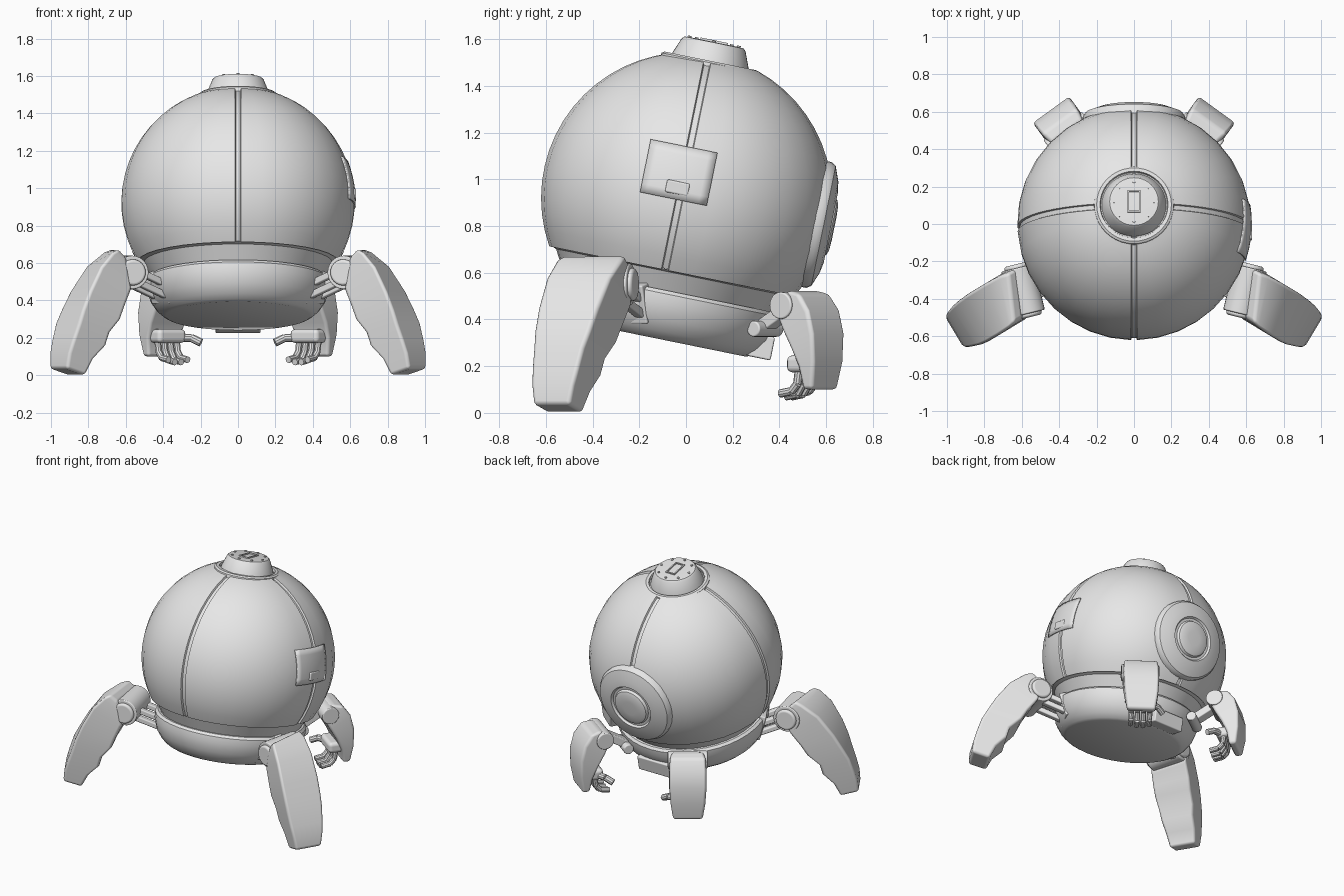
import bpy, bmesh
from math import sin, cos, pi, radians, sqrt, asin
from mathutils import Matrix, Vector

cube = bpy.data.objects.get("Cube")
if cube:
    bpy.data.objects.remove(cube, do_unlink=True)

grey = bpy.data.materials.new("plain_grey")
grey.use_nodes = True
grey.diffuse_color = (0.8, 0.8, 0.8, 1)
grey.node_tree.nodes["Principled BSDF"].inputs["Base Color"].default_value = (0.8, 0.8, 0.8, 1)

R = 0.624
BODY = Matrix.Translation((0, 0.003, 0.92)) @ Matrix.Rotation(radians(-11.5), 4, 'X')
CAP = BODY @ Matrix.Translation((0, -0.018, 0))
FRONT = Matrix.Rotation(radians(-31), 4, 'Z')
REAR = Matrix.Rotation(radians(54), 4, 'Z')


def finish(bm, name, matrix, mirror=False, bevel=0, angle=35):
    bm.transform(matrix)
    bmesh.ops.recalc_face_normals(bm, faces=bm.faces)
    mesh = bpy.data.meshes.new(name)
    bm.to_mesh(mesh)
    bm.free()
    mesh.materials.append(grey)
    mesh.polygons.foreach_set("use_smooth", [True] * len(mesh.polygons))
    obj = bpy.data.objects.new(name, mesh)
    bpy.context.collection.objects.link(obj)
    if bevel:
        mod = obj.modifiers.new("Rounded edges", 'BEVEL')
        mod.width, mod.segments, mod.harden_normals = bevel, 3, True
        mod.limit_method, mod.angle_limit = 'ANGLE', radians(30)
    else:
        mesh.set_sharp_from_angle(angle=radians(angle))
    if mirror:
        obj.modifiers.new("Mirror", 'MIRROR')
    return obj


def loft(bm, rings, closed=True):
    """Skin between rings that have equal vertex counts."""
    rows = [[bm.verts.new(p) for p in ring] for ring in rings]
    n = len(rows[0])
    for a, b in zip(rows, rows[1:]):
        for i in range(n if closed else n - 1):
            j = (i + 1) % n
            bm.faces.new((a[i], a[j], b[j], b[i]))
    return rows


def lathe(name, profile, matrix, segs=40):
    bm = bmesh.new()
    rings = [[(r * cos(2 * pi * i / segs), r * sin(2 * pi * i / segs), z)
              for i in range(segs)] for r, z in profile]
    rows = loft(bm, rings)
    bm.faces.new(rows[-1])
    return finish(bm, name, matrix)


def box(name, centre, size, matrix, mirror=False, bevel=0.008, tilt=0):
    bm = bmesh.new()
    place = Matrix.Translation(centre) @ Matrix.Rotation(tilt, 4, 'Y') @ Matrix.Diagonal((*size, 1))
    bmesh.ops.create_cube(bm, size=1, matrix=place)
    return finish(bm, name, matrix, mirror, bevel)


def add_rod(bm, p, q, radius, segs=12):
    p, q = Vector(p), Vector(q)
    turn = (q - p).to_track_quat('Z', 'Y').to_matrix().to_4x4()
    bmesh.ops.create_cone(bm, cap_ends=True, segments=segs, radius1=radius, radius2=radius,
                          depth=(q - p).length, matrix=Matrix.Translation((p + q) / 2) @ turn)


def rod(name, p, q, radius, matrix, bevel=0.008):
    bm = bmesh.new()
    add_rod(bm, p, q, radius, 24)
    return finish(bm, name, matrix, True, bevel)


def limb_shell(name, rows, matrix):
    """Rows give outer u, z, inner u, z, half width and sideways skew."""
    bm = bmesh.new()
    rings = [[(uo + k, -w, zo), (uo - k, w, zo), (ui - k, w, zi), (ui + k, -w, zi)]
             for uo, zo, ui, zi, w, k in rows]
    ends = loft(bm, rings)
    bm.faces.new(ends[0])
    bm.faces.new(ends[-1])
    return finish(bm, name, matrix, True, 0.018)


# Round body shell with four recessed seams, the side ones set slightly forward
bm = bmesh.new()
low, high = asin(-0.32 / R), pi / 2 - asin(0.19 / R)
rings = []
for k in range(17):
    lat = low + (high - low) * k / 16
    r, z = R * cos(lat), R * sin(lat)
    shift = 0.03 / r
    seams = [-shift, pi / 2, pi + shift, 3 * pi / 2, 2 * pi - shift]
    half = 0.016 / r
    ring = []
    for start, end in zip(seams, seams[1:]):
        columns = [(-half, 0), (-half * 0.75, 0.012), (half * 0.75, 0.012), (half, 0)]
        columns += [(half + (end - start - 2 * half) * i / 8, 0) for i in range(1, 8)]
        for a, deep in columns:
            s = 1 - deep / R
            ring.append((r * s * cos(start + a), r * s * sin(start + a), z * s))
    rings.append(ring)
loft(bm, rings)
finish(bm, "body_shell", BODY)

# Undercut and base pan
lathe("base_pan", [(0.53, -0.315), (0.505, -0.325), (0.46, -0.405), (0.475, -0.405),
                   (0.49, -0.42), (0.49, -0.46), (0.47, -0.53), (0.435, -0.58),
                   (0.405, -0.605), (0.385, -0.615)], BODY)
box("rear_hitch", (0, 0.44, -0.56), (0.24, 0.1, 0.1), BODY)

# Top cap with collar, rivets and framed slot
lathe("cap_collar", [(0.214, 0.565), (0.212, 0.588), (0.2, 0.596), (0.182, 0.595), (0.178, 0.58)], CAP)
lathe("top_cap", [(0.172, 0.58), (0.166, 0.6), (0.14, 0.665), (0.13, 0.676), (0.1, 0.678)], CAP)
bm = bmesh.new()
for i in range(8):
    a = pi / 4 * i
    x, y = 0.108 * cos(a), 0.108 * sin(a)
    add_rod(bm, (x, y, 0.67), (x, y, 0.684), 0.008, 8)
finish(bm, "cap_rivets", CAP)
for side in (-1, 1):
    box("slot_long_rim", (side * 0.031, 0, 0.68), (0.008, 0.12, 0.012), CAP, bevel=0)
    box("slot_short_rim", (0, side * 0.056, 0.68), (0.062, 0.008, 0.012), CAP, bevel=0)

# Round hatch on the back
lathe("rear_hatch", [(0.275, 0.53), (0.275, 0.578), (0.262, 0.598), (0.2, 0.622), (0.155, 0.63),
                     (0.145, 0.617), (0.128, 0.617), (0.12, 0.634), (0.1, 0.642), (0.05, 0.645)],
      BODY @ Matrix.Rotation(-pi / 2, 4, 'X'))

# Curved side plate with its latch
bm = bmesh.new()
rings = []
for i in range(9):
    y = -0.2 + 0.29 * i / 8
    line = []
    for j in range(7):
        z = -0.015 + 0.23 * j / 6
        line.append((sqrt((R + 0.002) ** 2 - y * y - z * z), y, z))
    rings.append(line)
loft(bm, rings, closed=False)
plate = finish(bm, "side_plate", BODY)
plate.modifiers.new("Thickness", 'SOLIDIFY').thickness = 0.008
plate.modifiers["Thickness"].offset = 0
box("side_latch", (0.612, -0.047, 0.035), (0.04, 0.1, 0.055), BODY)

# Front legs: stepped underside on a curved outer shell
limb_shell("front_leg", [
    (0.765, 0.675, 0.715, 0.63, 0.12, 0.055),
    (0.81, 0.655, 0.71, 0.55, 0.132, 0.05),
    (0.90, 0.58, 0.71, 0.46, 0.137, 0.035),
    (0.985, 0.45, 0.765, 0.37, 0.137, 0.02),
    (1.035, 0.35, 0.80, 0.30, 0.132, 0.01),
    (1.065, 0.28, 0.87, 0.23, 0.125, 0),
    (1.095, 0.19, 0.89, 0.16, 0.115, 0),
    (1.115, 0.12, 0.96, 0.09, 0.105, 0),
    (1.123, 0.035, 1.005, 0.0, 0.09, 0)], FRONT)
rod("front_hinge", (0.73, -0.12, 0.55), (0.655, 0.12, 0.55), 0.09, FRONT)
rod("front_hinge_disc", (0.735, -0.14, 0.55), (0.65, 0.14, 0.55), 0.07, FRONT, 0.015)
box("front_bracket", (0.475, 0, 0.47), (0.06, 0.19, 0.17), FRONT, True, tilt=radians(15))
for side in (-1, 1):
    for drop in (0, 0.06):
        box("front_link", (0.57, side * 0.06, 0.52 - drop), (0.22, 0.045, 0.035), FRONT, True,
            tilt=radians(-22))

# Rear arms
limb_shell("rear_arm", [
    (0.615, 0.525, 0.545, 0.49, 0.1, 0),
    (0.68, 0.51, 0.555, 0.43, 0.115, 0),
    (0.73, 0.44, 0.59, 0.36, 0.12, 0),
    (0.755, 0.34, 0.635, 0.28, 0.12, 0),
    (0.755, 0.22, 0.67, 0.2, 0.112, 0),
    (0.735, 0.1, 0.685, 0.1, 0.095, 0)], REAR)
rod("rear_hinge", (0.59, -0.128, 0.46), (0.59, 0.128, 0.46), 0.058, REAR)
box("rear_link", (0.5, 0, 0.42), (0.2, 0.08, 0.055), REAR, True, tilt=radians(-30))
rod("rear_shoulder_pin", (0.42, -0.09, 0.36), (0.42, 0.09, 0.36), 0.034, REAR)

# Hands: palm, four curled fingers and a thumb
box("palm", (0.64, 0, 0.21), (0.1, 0.185, 0.075), REAR, True, bevel=0.025)
bm = bmesh.new()
for i in range(4):
    v = -0.063 + 0.042 * i
    drop = 0.012 * abs(i - 1.5)
    path = [(0.645, v, 0.19), (0.635, v, 0.125), (0.605, v, 0.075 + drop), (0.545, v, 0.065 + drop)]
    for p, q in zip(path, path[1:]):
        add_rod(bm, p, q, 0.018, 10)
for p, q in (((0.62, 0.07, 0.2), (0.59, 0.12, 0.2)), ((0.59, 0.12, 0.2), (0.55, 0.155, 0.175))):
    add_rod(bm, p, q, 0.022, 10)
finish(bm, "fingers", REAR, True)
